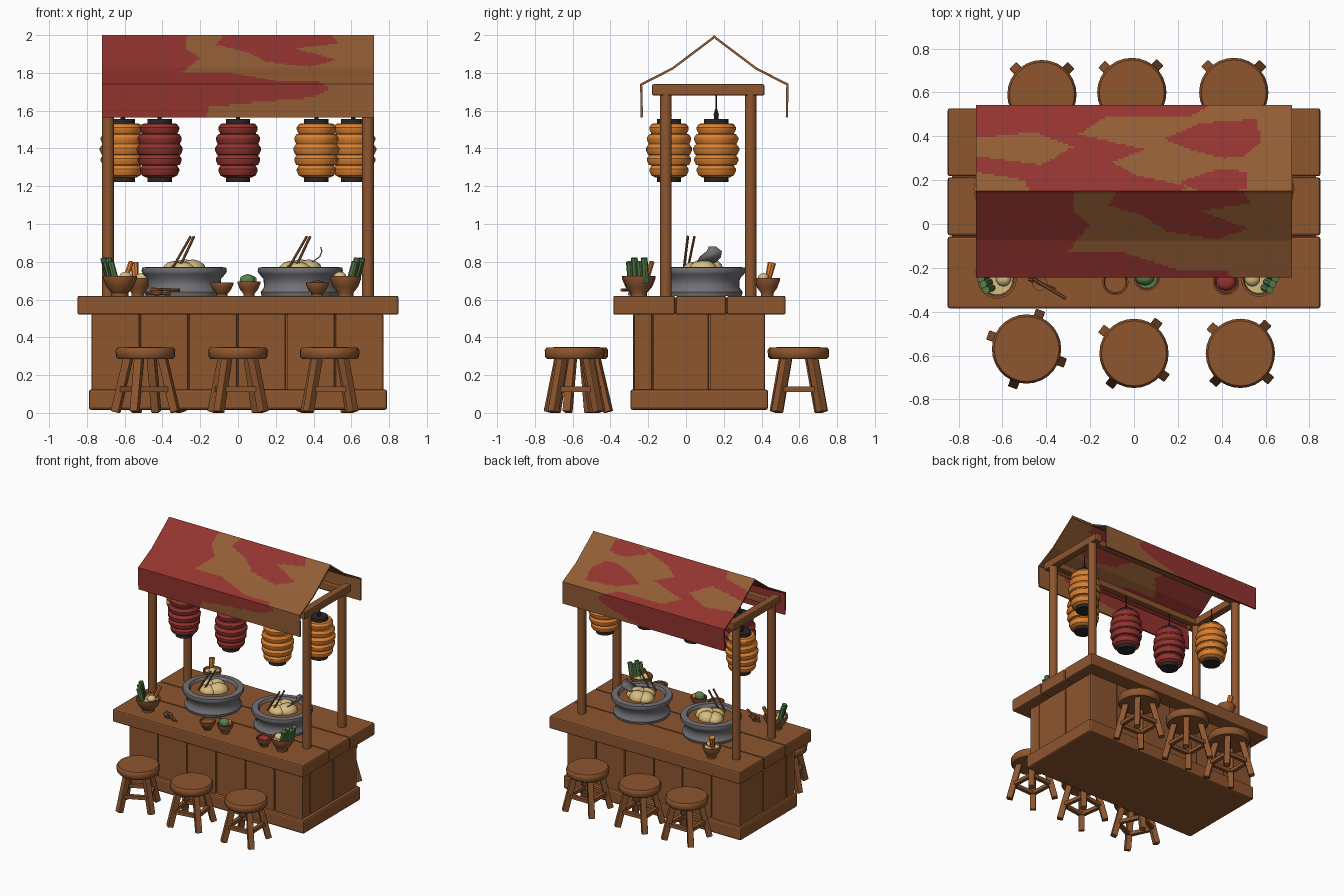
import bpy, bmesh, math, random
from mathutils import Vector, Matrix

if "Cube" in bpy.data.objects:
    bpy.data.objects.remove(bpy.data.objects["Cube"])
random.seed(4)

def material(name, col):
    m = bpy.data.materials.new(name)
    m.diffuse_color = (*col, 1)
    m.use_nodes = True
    m.node_tree.nodes["Principled BSDF"].inputs["Base Color"].default_value = m.diffuse_color
    return m

WOOD = material("wood brown", (0.27, 0.093, 0.028))
CLOTH = material("cloth brown", (0.29, 0.11, 0.035))
RED = material("red", (0.29, 0.034, 0.028))
ORANGE = material("orange", (0.72, 0.22, 0.03))
GREY = material("stone grey", (0.17, 0.17, 0.185))
DARK = material("charcoal", (0.022, 0.02, 0.02))
CREAM = material("noodle cream", (0.68, 0.52, 0.22))
GREEN = material("leaf green", (0.10, 0.22, 0.075))

def finish(name, bm, mats, smooth=None, bevel=0):
    bmesh.ops.recalc_face_normals(bm, faces=bm.faces)
    me = bpy.data.meshes.new(name)
    bm.to_mesh(me)
    bm.free()
    ob = bpy.data.objects.new(name, me)
    bpy.context.collection.objects.link(ob)
    for m in mats:
        me.materials.append(m)
    if bevel:
        b = ob.modifiers.new("bevel", 'BEVEL')
        b.width, b.segments = bevel, 2
    if smooth:
        bpy.context.view_layer.objects.active = ob
        ob.select_set(True)
        bpy.ops.object.shade_smooth_by_angle(angle=math.radians(smooth))
        ob.select_set(False)
    return ob

def box(name, lo, hi, mat=WOOD, bevel=0.008):
    lo, hi = Vector(lo), Vector(hi)
    bm = bmesh.new()
    bmesh.ops.create_cube(bm, size=1, matrix=Matrix.Translation((lo + hi) / 2) @ Matrix.Diagonal((*(hi - lo), 1)))
    return finish(name, bm, [mat], bevel=bevel)

def rod(name, a, b, r, mat=WOOD, sides=8, r2=None, bevel=0):
    a, b = Vector(a), Vector(b)
    bm = bmesh.new()
    turn = (b - a).to_track_quat('Z', 'Y').to_matrix().to_4x4() @ Matrix.Rotation(math.pi / sides, 4, 'Z')
    bmesh.ops.create_cone(bm, cap_ends=True, segments=sides, radius1=r, radius2=r if r2 is None else r2,
                          depth=(b - a).length, matrix=Matrix.Translation((a + b) / 2) @ turn)
    return finish(name, bm, [mat], 40 if sides > 6 else None, bevel)

def lathe(name, at, profile, mat, sides=24, smooth=40):
    """Spin (radius, height) points round a vertical axis."""
    bm = bmesh.new()
    vs = [bm.verts.new((r, 0, z)) for r, z in profile]
    es = [bm.edges.new(p) for p in zip(vs, vs[1:])]
    bmesh.ops.spin(bm, geom=vs + es, cent=(0, 0, 0), axis=(0, 0, 1), angle=2 * math.pi, steps=sides)
    bmesh.ops.remove_doubles(bm, verts=bm.verts, dist=1e-4)
    bmesh.ops.translate(bm, verts=bm.verts, vec=at)
    return finish(name, bm, [mat], smooth)

def blob(name, at, size, mat, turn=0):
    bm = bmesh.new()
    bmesh.ops.create_icosphere(bm, subdivisions=2, radius=1, matrix=Matrix.Translation(at)
                               @ Matrix.Rotation(turn, 4, 'Z') @ Matrix.Diagonal((*size, 1)))
    return finish(name, bm, [mat], 60)

# --- counter: core, plinth, wall planks and top boards
box("counter_core", (-.755, -.26, .02), (.755, .40, .53))
box("plinth", (-.79, -.295, .015), (.79, .435, .125), bevel=.015)
for i in range(6):
    x0 = -.775 + i * 1.55 / 6
    x1 = x0 + 1.55 / 6 - .006
    box("front_plank", (x0, -.28 + random.uniform(0, .01), .06), (x1, -.25, .525))
    box("back_plank", (x0, .39, .06), (x1, .42 - random.uniform(0, .01), .525))
for s in (-1, 1):
    for y0, y1 in ((-.275, -.18), (-.174, .12), (.126, .415)):
        xs = sorted((s * .74, s * (.775 - random.uniform(0, .01))))
        box("side_plank", (xs[0], y0, .06), (xs[1], y1, .525))
for y0, y1 in ((-.385, -.058), (-.052, .212), (.218, .527)):
    box("top_board", (-.85, y0, .52), (.85, y1, .62), bevel=.01)
box("top_core", (-.83, -.36, .53), (.83, .50, .61), bevel=0)

# --- posts and roof frame
for s in (-1, 1):
    for y in (-.106, .342):
        rod("post", (s * .688, y, .60), (s * .688, y, 1.70), .032, sides=10)
    box("cross_beam", (s * .688 - .03, -.18, 1.68), (s * .688 + .03, .415, 1.74))
for y in (-.106, .342):
    box("long_beam", (-.69, y - .025, 1.685), (.69, y + .025, 1.735))

# --- cloth roof, patches of red chosen by outline (front: x,z  back: x,y)
FRONT_RED = [
    [(-.73, 2.1), (-.25, 2.1), (-.28, 1.93), (-.20, 1.88), (-.30, 1.80), (-.05, 1.80), (.2, 1.76),
     (.42, 1.76), (.49, 1.72), (.40, 1.67), (.1, 1.645), (-.15, 1.62), (-.19, 1.5), (-.73, 1.5)],
    [(.02, 2.1), (.42, 2.1), (.53, 1.955), (.3, 1.93), (.52, 1.87), (.38, 1.83), (.15, 1.86),
     (.05, 1.91), (-.12, 1.95)]]
BACK_RED = [
    [(-.73, .6), (-.12, .6), (-.13, .49), (-.25, .41), (.05, .34), (-.1, .28), (.02, .22), (.25, .17),
     (.1, .1), (-.45, .1), (-.5, .2), (-.73, .24), (-.73, .31), (-.42, .27), (-.28, .35), (-.45, .42), (-.73, .39)],
    [(.14, .39), (.3, .46), (.56, .48), (.58, .37), (.5, .31), (.41, .30), (.25, .34)],
    [(.2, .19), (.38, .25), (.52, .24), (.51, .16), (.35, .13)]]

def inside(px, py, poly):
    hit = False
    for (ax, ay), (bx, by) in zip(poly, poly[1:] + poly[:1]):
        if (ay > py) != (by > py) and px < (bx - ax) * (py - ay) / (by - ay) + ax:
            hit = not hit
    return hit

def is_red(c):
    if c.y < .15:
        return any(inside(c.x, c.z, p) for p in FRONT_RED)
    if c.y > .488:   # hanging flap at the back
        return c.x < .15 + .25 * math.sin(16 * (c.z - 1.60))
    return any(inside(c.x, c.y, p) for p in BACK_RED)

half = [(-.24, 1.565), (-.243, 1.742), (-.075, 1.828), (.14, 1.99), (.15, 2.0)]
path = half + [(.30 - y, z) for y, z in reversed(half[:-1])]
rows = []
for (y0, z0), (y1, z1) in zip(path, path[1:]):
    n = max(1, round(math.hypot(y1 - y0, z1 - z0) / .012))
    rows += [(y0 + (y1 - y0) * k / n, z0 + (z1 - z0) * k / n) for k in range(n)]
rows.append(path[-1])
NX = 120
bm = bmesh.new()
grid = [[bm.verts.new((-.72 + 1.44 * i / NX, y, z)) for i in range(NX + 1)] for y, z in rows]
for a, b in zip(grid, grid[1:]):
    for i in range(NX):
        f = bm.faces.new((a[i], a[i + 1], b[i + 1], b[i]))
        f.material_index = int(is_red(f.calc_center_median()))
roof = finish("cloth_roof", bm, [CLOTH, RED])
up = max(roof.data.polygons, key=lambda p: p.center.z).normal.z > 0
sol = roof.modifiers.new("thickness", 'SOLIDIFY')
sol.thickness, sol.offset = .012, -1 if up else 1

# --- paper lanterns with ribbed bodies
def lantern(x, y, mat):
    prof = [(.07, 1.245)]
    ribs = (.100, .113, .118, .113, .100)
    for k, r in enumerate(ribs):
        z = 1.258 + k * .055
        prof += [(r - .006, z), (r + .004, z + .022), (r + .004, z + .034), (r - .008, z + .052)]
    prof.append((.07, 1.533))
    lathe("lantern_body", (x, y, 0), prof, mat, 16, 25)
    for z0, z1 in ((1.222, 1.248), (1.530, 1.555)):
        rod("lantern_cap", (x, y, z0), (x, y, z1), .066, DARK, 16)
    rod("lantern_hook", (x, y, 1.55), (x, y, 1.575), .012, DARK)
    rod("lantern_cone", (x, y, 1.575), (x, y, 1.615), .016, DARK, 8, .004)
    rod("lantern_cord", (x, y, 1.60), (x, y, 1.69), .004, DARK, 6)

for x, y, m in ((-.415, -.09, RED), (0, -.09, RED), (.415, -.09, ORANGE), (.61, .16, ORANGE), (-.61, .16, ORANGE)):
    lantern(x, y, m)

# --- big stone pots with soup, noodles and chopsticks
for x in (-.285, .33):
    y = .09
    lathe("pot", (x, y, 0), [(0, .62), (.205, .62), (.21, .64), (.192, .665), (.195, .71), (.218, .735), (.226, .75),
                             (.222, .77), (.178, .773), (.165, .75), (.16, .72), (0, .72)], GREY, 28)
    rod("soup", (x, y, .72), (x, y, .752), .168, WOOD, 24)
    for dx, dy, r, h in ((-.05, .02, .075, .05), (.045, .0, .08, .058), (0, .05, .07, .06), (-.01, -.05, .07, .045)):
        blob("noodles", (x + dx, y + dy, .755), (r, r * .85, h), CREAM, dx * 20)
    for d in (0, .035):
        rod("chopstick", (x - .06 + d, y - .1 + d * .6, .77), (x + .035 + d * .5, y - .08 + d, .935), .007, WOOD, 6)

# curled grey leaf standing in the right-hand pot
bm = bmesh.new()
curl = [(.35, .09, .78, .03), (.40, .11, .80, .05), (.435, .13, .825, .055), (.447, .15, .855, .04), (.44, .14, .88, .02)]
pairs = [[bm.verts.new((x, y + s * w, z)) for s in (-1, 1)] for x, y, z, w in curl]
for a, b in zip(pairs, pairs[1:]):
    bm.faces.new((a[0], a[1], b[1], b[0]))
finish("curled_leaf", bm, [GREY], 60).modifiers.new("thickness", 'SOLIDIFY').thickness = .006

# --- small bowls with ingredients
def bowl(x, y, r, h, fill):
    lathe("bowl", (x, y, .62), [(0, 0), (r * .5, 0), (r * .5, h * .15), (r * .8, h * .45), (r, h * .85), (r, h),
                                (r * .88, h), (r * .7, h * .65), (0, h * .6)], WOOD, 18)
    rod("bowl_filling", (x, y, .62 + h * .62), (x, y, .62 + h * .86), r * .75, fill, 16, r * .84)

bowl(-.625, -.25, .09, .105, CREAM)
bowl(.57, -.25, .082, .105, CREAM)
bowl(-.53, .43, .068, .095, CREAM)
bowl(-.085, -.265, .06, .07, WOOD)
bowl(.058, -.245, .06, .075, GREEN)
bowl(.42, -.265, .06, .07, RED)
for x, s in ((-.625, -1), (.57, 1)):
    for k in range(4):
        px, py = x + s * (.02 + .012 * k), -.29 + .026 * k
        rod("leek", (px, py, .69), (px + s * .03, py - .01, .80 + .02 * (k % 2)), .018, GREEN, 8)
    blob("egg", (x - s * .03, -.25, .72), (.035, .035, .028), CREAM)
rod("ginger_stick", (-.60, -.21, .70), (-.565, -.18, .80), .014, ORANGE)
rod("carrot", (-.54, .43, .69), (-.55, .455, .795), .016, ORANGE, 8, .022)
blob("dumpling", (-.51, .41, .715), (.035, .03, .025), CREAM)
blob("cabbage", (.05, -.245, .70), (.043, .035, .035), GREEN)
blob("pepper", (.42, -.265, .68), (.045, .04, .022), RED)
blob("radish", (.08, -.225, .70), (.02, .02, .025), ORANGE)

# wooden ladle and stick lying on the counter
rod("ladle_handle", (-.46, -.25, .655), (-.31, -.34, .65), .009)
lathe("ladle_cup", (-.43, -.27, .62), [(0, 0), (.025, .005), (.035, .03), (.028, .03), (0, .012)], WOOD, 12)
rod("stirring_stick", (-.48, -.25, .635), (-.36, -.30, .63), .009)

# --- six stools with splayed legs and rungs
def stool(x, y, deg):
    lathe("stool_seat", (x, y, 0), [(0, .285), (.145, .285), (.156, .297), (.158, .332), (.148, .347), (0, .349)], WOOD, 28)
    at = lambda k, r, z: Vector((x + r * math.cos(math.radians(deg + 90 * k)),
                                 y + r * math.sin(math.radians(deg + 90 * k)), z))
    for k in range(4):
        rod("stool_leg", at(k, .168, .005), at(k, .095, .30), .031, WOOD, 4, bevel=.004)
        rod("stool_rung", at(k, .137, .125), at(k + 1, .137, .125), .02, WOOD, 4)

for x, y, deg in ((-.49, -.57, 70), (0, -.59, 53), (.485, -.59, 48), (-.42, .59, 45), (-.01, .60, 47), (.455, .60, 45)):
    stool(x, y, deg)
